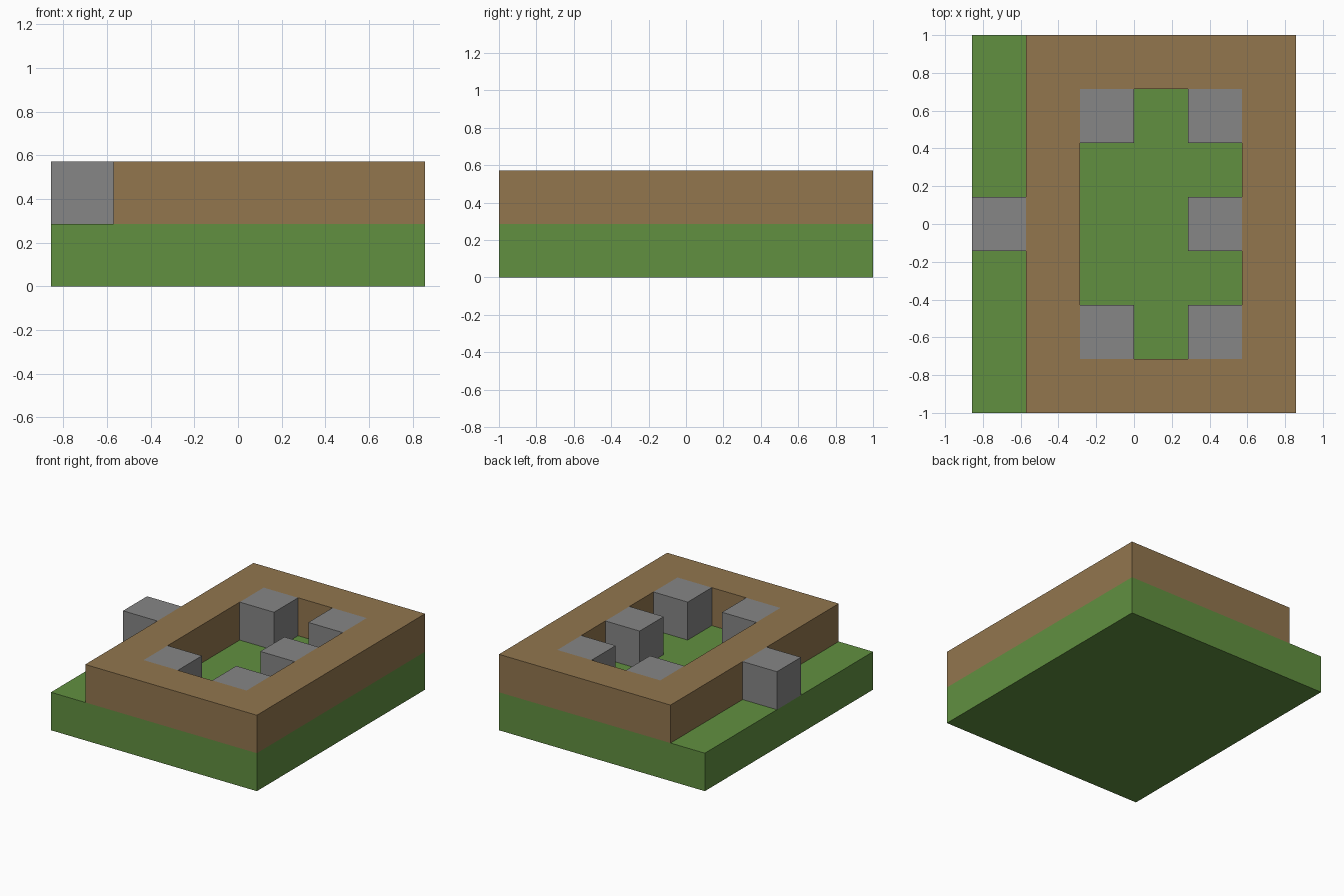
import bpy
import bmesh

default = bpy.data.objects.get("Cube")
if default:
    bpy.data.objects.remove(default, do_unlink=True)

U = 2 / 7            # one block; the layout is 6 by 7 blocks
X0, Y0 = -3 * U, -1  # front corner of the layout


def make_material(name, rgb):
    mat = bpy.data.materials.new(name)
    mat.use_nodes = True
    mat.diffuse_color = (*rgb, 1)
    bsdf = next(n for n in mat.node_tree.nodes if n.type == "BSDF_PRINCIPLED")
    bsdf.inputs["Base Color"].default_value = (*rgb, 1)
    return mat


grass = make_material("grass green", (0.120, 0.279, 0.051))
earth = make_material("earth brown", (0.287, 0.181, 0.076))
stone = make_material("stone grey", (0.238, 0.238, 0.238))


def rectangle(bm, x1, y1, x2, y2, level):
    """Corner vertices of a rectangle given in block units."""
    return [bm.verts.new((X0 + x * U, Y0 + y * U, level * U))
            for x, y in ((x1, y1), (x2, y1), (x2, y2), (x1, y2))]


def block(name, outer, level, mat, hole=None):
    """One-block-high slab, optionally with a rectangular opening."""
    bm = bmesh.new()
    rim = rectangle(bm, *outer, level)
    if hole:
        inner = rectangle(bm, *hole, level)
        for i in range(4):
            j = (i + 1) % 4
            bm.faces.new((rim[i], rim[j], inner[j], inner[i]))
    else:
        bm.faces.new(rim)
    base = bm.faces[:]
    raised = bmesh.ops.extrude_face_region(bm, geom=base, use_keep_orig=True)
    top = [v for v in raised["geom"] if isinstance(v, bmesh.types.BMVert)]
    bmesh.ops.translate(bm, verts=top, vec=(0, 0, U))
    bmesh.ops.recalc_face_normals(bm, faces=bm.faces[:])
    mesh = bpy.data.meshes.new(name)
    bm.to_mesh(mesh)
    bm.free()
    mesh.materials.append(mat)
    obj = bpy.data.objects.new(name, mesh)
    bpy.context.collection.objects.link(obj)
    return obj


# Ground slab and the rectangular earth wall on it
block("ground", (0, 0, 6, 7), 0, grass)
block("earth_wall", (1, 0, 6, 7), 1, earth, hole=(2, 1, 5, 6))

# Stone blocks: four inner corners, one on the inner side, one outside
stones = {
    "front_right_stone": (2, 1),
    "front_left_stone": (4, 1),
    "back_right_stone": (2, 5),
    "back_left_stone": (4, 5),
    "inner_side_stone": (4, 3),
    "outer_side_stone": (0, 3),
}
for name, (x, y) in stones.items():
    block(name, (x, y, x + 1, y + 1), 1, stone)
